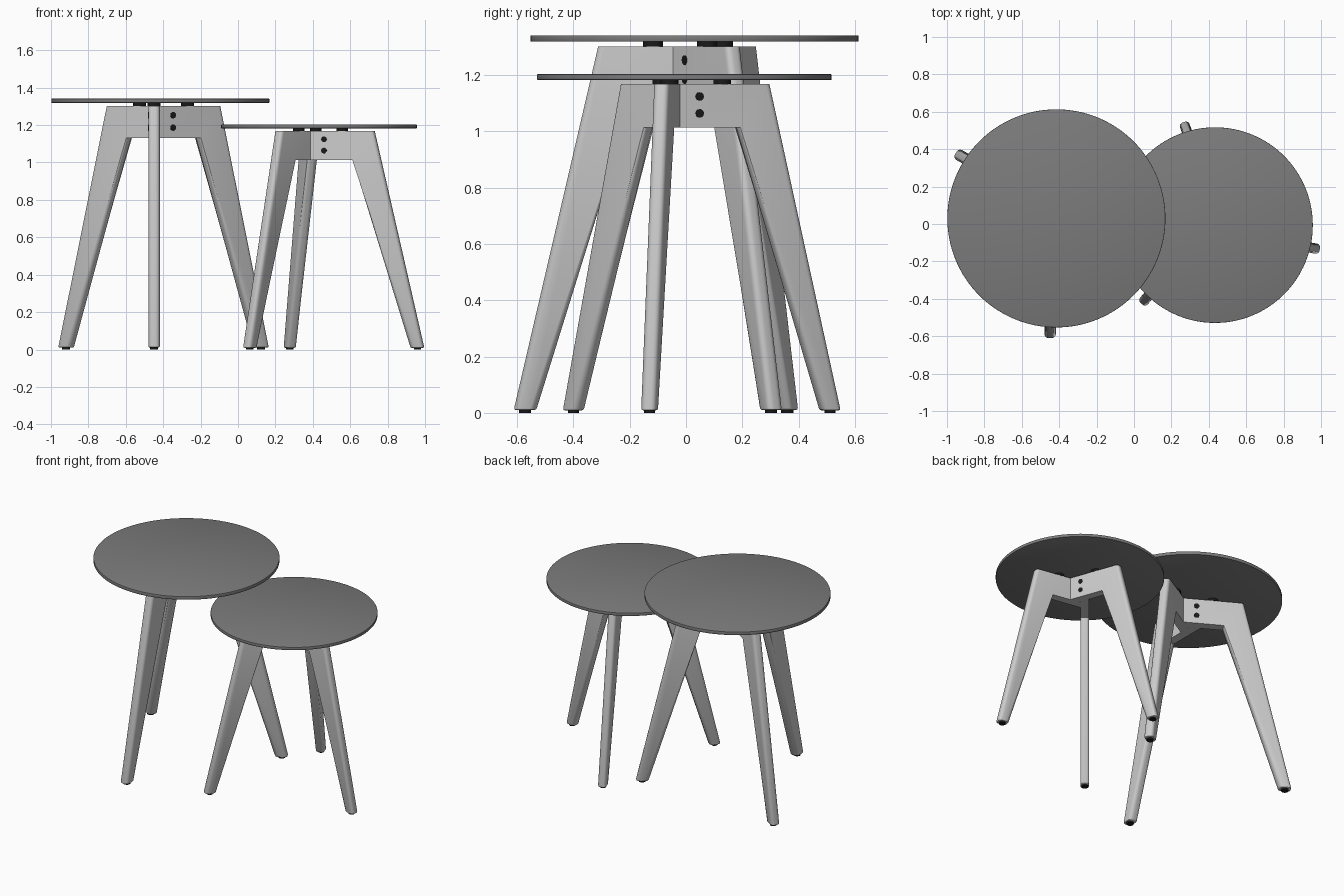
import bpy, bmesh
from math import radians
from mathutils import Matrix, Vector

if "Cube" in bpy.data.objects:
    bpy.data.objects.remove(bpy.data.objects["Cube"])


def material(name, v):
    m = bpy.data.materials.new(name)
    m.diffuse_color = (v, v, v, 1)
    m.use_nodes = True
    m.node_tree.nodes["Principled BSDF"].inputs["Base Color"].default_value = m.diffuse_color
    return m


DARK = material("dark_grey", 0.2)
BLACK = material("black", 0.01)


def finish(bm, name, matrix, mat=None):
    bm.transform(matrix)
    bmesh.ops.recalc_face_normals(bm, faces=bm.faces)
    me = bpy.data.meshes.new(name)
    bm.to_mesh(me)
    bm.free()
    ob = bpy.data.objects.new(name, me)
    bpy.context.collection.objects.link(ob)
    if mat:
        me.materials.append(mat)
    bpy.ops.object.select_all(action='DESELECT')
    ob.select_set(True)
    bpy.context.view_layer.objects.active = ob
    bpy.ops.object.shade_smooth_by_angle(angle=radians(35))
    return ob


def disc(bm, r, centre, depth, segs=32, rot=Matrix()):
    bmesh.ops.create_cone(bm, cap_ends=True, segments=segs, radius1=r, radius2=r,
                          depth=depth, matrix=Matrix.Translation(centre) @ rot)


# Leg lies along local +x; its plate is offset to the -y side so three interlock
N_IN, N_OUT, N_MID = 0.003, 0.064, 0.0335
FOOT_IN, FOOT_OUT, BASE = 0.562, 0.642, 0.01
APRON_LOW, APRON_TOP = 1.13, 1.302


def build_leg(name, matrix):
    bm = bmesh.new()
    rings = []
    for n in (N_IN, N_OUT):
        end = (-0.003 - 0.5 * n) / 0.866    # mitred end against the next plate
        prof = [(end, APRON_LOW), (0.213, APRON_LOW), (FOOT_IN, BASE),
                (FOOT_OUT, BASE), (0.342, APRON_TOP), (end, APRON_TOP)]
        rings.append([bm.verts.new((x, -n, z)) for x, z in prof])
    a, b = rings
    bm.faces.new(a)
    bm.faces.new(b[::-1])
    for i in range(6):
        j = (i + 1) % 6
        bm.faces.new((a[i], b[i], b[j], a[j]))
    bmesh.ops.recalc_face_normals(bm, faces=bm.faces)
    # round the long edges of the leg, then the foot rim
    edges = [bm.edges.get((r[i], r[i + 1])) for r in rings for i in (1, 3)]
    bmesh.ops.bevel(bm, geom=edges, offset=0.022, segments=5, profile=0.5,
                    affect='EDGES', clamp_overlap=True)
    rim = [e for e in bm.edges if all(v.co.z < BASE + 1e-4 for v in e.verts)]
    bmesh.ops.bevel(bm, geom=rim, offset=0.008, segments=2, profile=0.5,
                    affect='EDGES', clamp_overlap=True)
    finish(bm, name, matrix)


def build_table(prefix, centre, first_angle, scale):
    base = Matrix.Translation((*centre, 0)) @ Matrix.Scale(scale, 4)
    # round top with a slightly eased rim
    bm = bmesh.new()
    disc(bm, 0.583, (0, 0, 1.330), 0.023, 128)
    rim = [e for e in bm.edges if abs(e.verts[0].co.z - e.verts[1].co.z) < 1e-5]
    bmesh.ops.bevel(bm, geom=rim, offset=0.003, segments=2, profile=0.5, affect='EDGES')
    finish(bm, prefix + "_top", base, DARK)

    for k in range(3):
        m = base @ Matrix.Rotation(radians(first_angle + 120 * k), 4, 'Z')
        build_leg(f"{prefix}_leg_{k + 1}", m)
        # foot pad
        bm = bmesh.new()
        disc(bm, 0.022, (0.602, -N_MID, 0.006), 0.012)
        finish(bm, f"{prefix}_foot_pad_{k + 1}", m, BLACK)
        # spacer under the top
        bm = bmesh.new()
        disc(bm, 0.035, (0.147, -N_MID, 1.310), 0.018)
        finish(bm, f"{prefix}_spacer_{k + 1}", m, BLACK)
        # pair of bolts near the joint
        bm = bmesh.new()
        for z in (1.253, 1.186):
            disc(bm, 0.017, (0.0415, -N_OUT, z), 0.005, 24,
                 Matrix.Rotation(radians(90), 4, 'X'))
        finish(bm, f"{prefix}_bolts_{k + 1}", m, BLACK)


build_table("tall_table", (-0.415, 0.03), 30, 1.0)
build_table("low_table", (0.433, -0.006), -10, 0.897)
